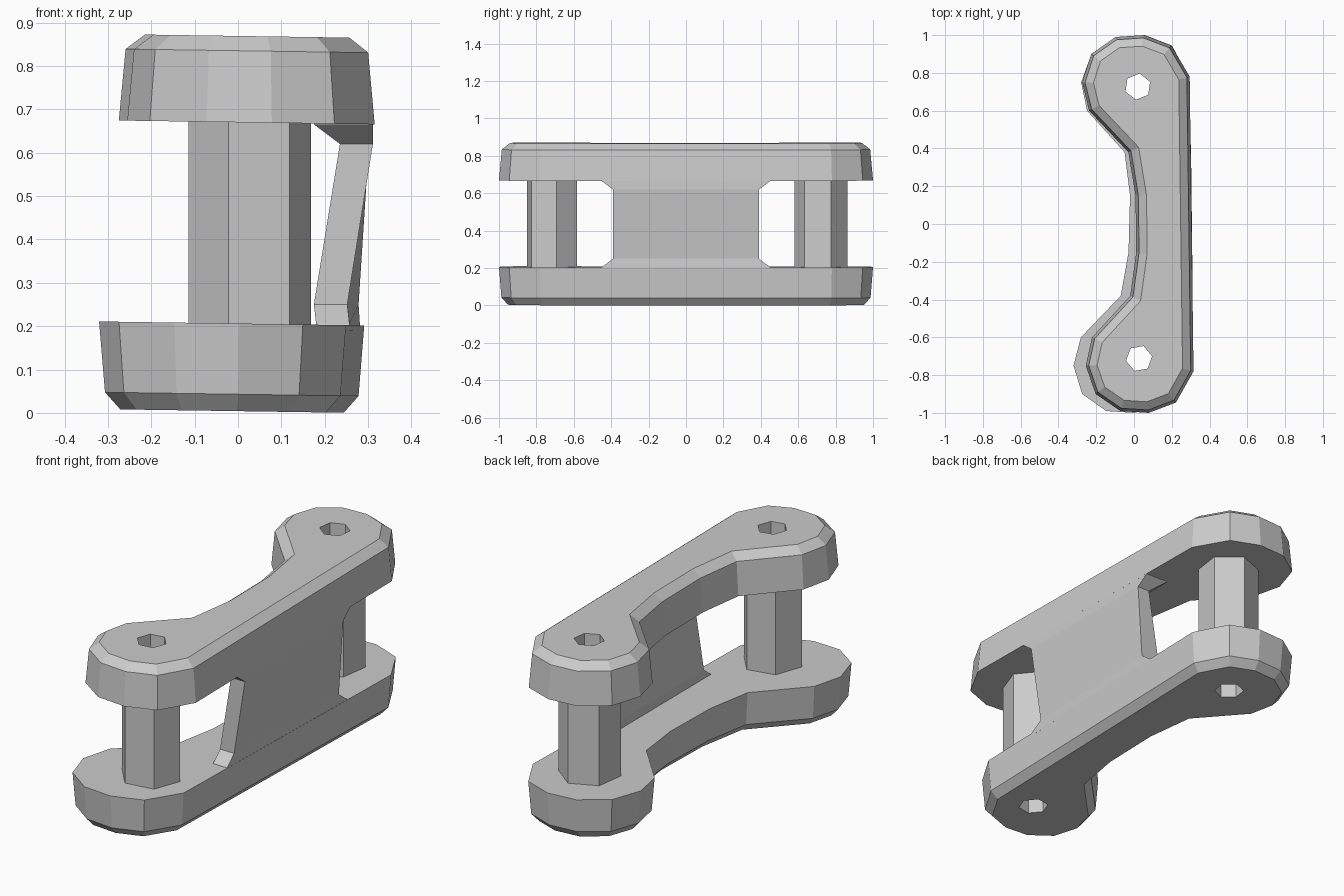
import bpy, bmesh
from math import cos, sin, radians
from mathutils import Vector

if "Cube" in bpy.data.objects:
    bpy.data.objects.remove(bpy.data.objects["Cube"])

# Half outline of a link plate (y > 0), mirrored for the other end
HALF = [(0.305, 0.78), (0.21, 0.945), (0.065, 1.0), (-0.085, 0.99), (-0.215, 0.9),
        (-0.265, 0.75), (-0.23, 0.6), (-0.025, 0.38), (0.01, 0.15)]
OUTLINE = HALF + [(x, -y) for x, y in reversed(HALF)]


def inset(points, dist):
    """Move every side of a counter-clockwise outline inward by dist."""
    pts = [Vector(p) for p in points]
    out = []
    for i, p in enumerate(pts):
        a = (p - pts[i - 1]).normalized()
        b = (pts[(i + 1) % len(pts)] - p).normalized()
        na, nb = Vector((-a.y, a.x)), Vector((-b.y, b.x))
        out.append(p + (na + nb) * dist / (1 + na.dot(nb)))
    return out


def loft(name, rings):
    """Closed solid through a stack of equal-length rings."""
    bm = bmesh.new()
    loops = [[bm.verts.new(p) for p in ring] for ring in rings]
    n = len(loops[0])
    for lo, hi in zip(loops, loops[1:]):
        for i in range(n):
            j = (i + 1) % n
            bm.faces.new((lo[i], lo[j], hi[j], hi[i]))
    bm.faces.new(loops[0][::-1])
    bm.faces.new(loops[-1])
    bmesh.ops.recalc_face_normals(bm, faces=bm.faces)
    mesh = bpy.data.meshes.new(name)
    bm.to_mesh(mesh)
    bm.free()
    obj = bpy.data.objects.new(name, mesh)
    bpy.context.collection.objects.link(obj)
    return obj


def plate(name, levels, shift, skew):
    """Plate with a chamfered rim, slightly skewed and tilted."""
    rings = []
    for z, d in levels:
        ring = []
        for p in inset(OUTLINE, d):
            x = p.x + shift + skew * p.y
            ring.append((x, p.y, z - 0.015 * x))
        rings.append(ring)
    return loft(name, rings)


def hexagon(x, y, z, r, turn):
    return [(x + r * cos(radians(turn + 60 * i)),
             y + r * sin(radians(turn + 60 * i)), z) for i in range(6)]


# Upper and lower plates
top = plate("top_plate", [(0.67, 0), (0.835, 0.015), (0.869, 0.058)], 0, -0.013)
bottom = plate("bottom_plate", [(0.004, 0.047), (0.043, 0.013), (0.206, 0)], -0.035, 0.027)

# Side web joining the plates: z, half length, outer x near/far, inner x
rings = []
for z, h, near, far, inner in [(0.19, 0.455, 0.257, 0.281, 0.18),
                               (0.205, 0.45, 0.257, 0.281, 0.18),
                               (0.25, 0.39, 0.252, 0.278, 0.175),
                               (0.62, 0.39, 0.311, 0.302, 0.235),
                               (0.665, 0.45, 0.311, 0.299, 0.175),
                               (0.68, 0.455, 0.309, 0.297, 0.175)]:
    rings.append([(near, -h, z), (far, h, z), (inner, h, z), (inner, -h, z)])
loft("side_web", rings)

# Hexagonal pins with a bore running through pin and plates
for label, x, y, turn in [("front", 0.027, -0.717, 10), ("back", 0.02, 0.722, 22)]:
    pin = loft(label + "_pin", [hexagon(x, y, z, 0.143, turn) for z in (0.2, 0.675)])
    bore = loft(label + "_bore", [hexagon(x, y + 0.005, z, 0.07, turn) for z in (-0.2, 1.1)])
    bore.hide_render = True
    bore.hide_viewport = True
    bore.display_type = 'WIRE'
    for obj in (pin, top, bottom):
        mod = obj.modifiers.new(label + "_bore", 'BOOLEAN')
        mod.operation = 'DIFFERENCE'
        mod.solver = 'EXACT'
        mod.object = bore
